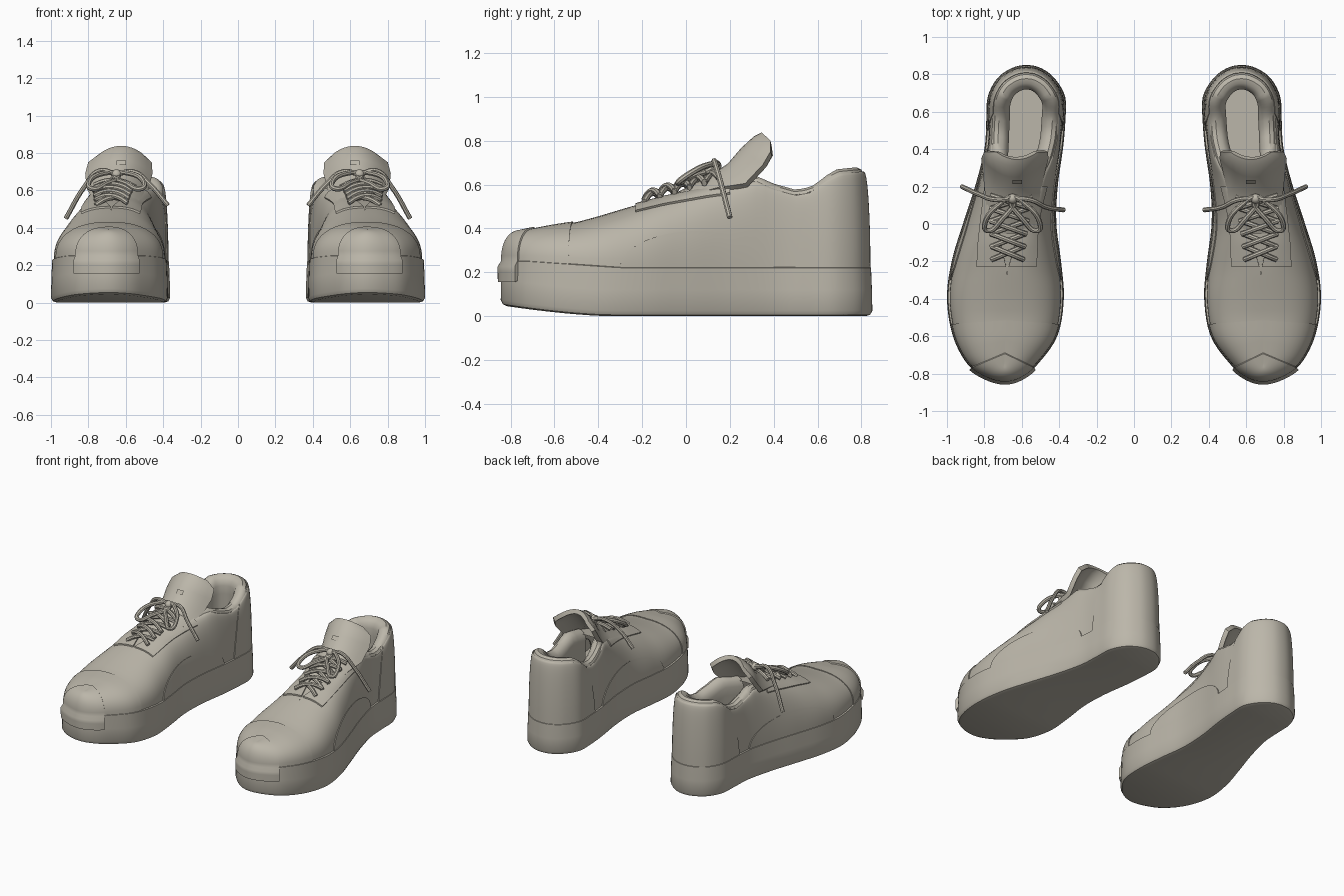
import bpy, bmesh, math
from mathutils import Vector

if "Cube" in bpy.data.objects:
    bpy.data.objects.remove(bpy.data.objects["Cube"])

mat = bpy.data.materials.new("warm_grey")
mat.use_nodes = True
COLOUR = (0.50, 0.47, 0.40, 1)
mat.diffuse_color = COLOUR
mat.node_tree.nodes["Principled BSDF"].inputs["Base Color"].default_value = COLOUR
parts = []

# Footprint stations: y, inner x, outer x
FOOT = [(-.845, .69, .69), (-.82, .6, .79), (-.75, .515, .89), (-.6, .41, .968),
        (-.4, .375, 1.0), (-.2, .39, .975), (0, .415, .915), (.2, .408, .85),
        (.4, .38, .80), (.55, .367, .79), (.68, .368, .782), (.78, .425, .73),
        (.835, .5, .65), (.85, .575, .575)]
END = len(FOOT) - 1
# Height of the ridge and collar, opening width, sole top: all along y
TOP = [(-.74, .385), (-.6, .413), (-.5, .428), (-.4, .455), (-.25, .5), (-.1, .54), (.1, .58),
       (.2, .595), (.32, .615), (.4, .58), (.5, .552), (.57, .565), (.64, .615), (.7, .645), (.81, .655)]
OPEN = [(-.25, 0), (0, .25), (.1, .4), (.25, .65), (.35, .82), (.45, .88)]
SOLE_TOP = [(-.73, .25), (-.3, .22)]


def lerp_table(table, y):
    if y <= table[0][0]:
        return table[0][1]
    for (a, va), (b, vb) in zip(table, table[1:]):
        if y <= b:
            return va + (vb - va) * (y - a) / (b - a)
    return table[-1][1]


def station(t):
    """Smooth interpolation of the footprint; the ends wrap to the other side."""
    swap = lambda p: (p[0], p[2], p[1])
    pts = [swap(FOOT[1])] + FOOT + [swap(FOOT[-2])]
    k = min(int(t), END - 1)
    u = t - k
    return [.5 * (2 * b + (c - a) * u + (2 * a - 5 * b + 4 * c - d) * u * u
                  + (3 * b - a - 3 * c + d) * u ** 3) for a, b, c, d in zip(*pts[k:k + 4])]


def t_at(y):
    lo, hi = 0, END
    for _ in range(30):
        mid = (lo + hi) / 2
        lo, hi = (mid, hi) if station(mid)[0] < y else (lo, mid)
    return lo


def mid_x(y):
    return .67 - (.15 if y > 0 else .03) * y


def spine(y, z):
    y = max(-.55, min(.62, y))
    return Vector((mid_x(y), y, z))


def shrink(p, d):
    to = spine(p.y, p.z) - p
    return p + to.normalized() * d


def outline(t, side, z=0):
    y, xi, xo = station(t)
    return Vector((xo if side > 0 else xi, y, z))


def upper(t, side, s, lift=0):
    """Point on the upper: s runs from the sole (0) to ridge or collar (1)."""
    p = outline(t, side)
    z0 = lerp_table(SOLE_TOP, p.y)
    if s < 0:
        q = Vector((p.x, p.y, z0 + s))
    else:
        b = shrink(p, .015)
        ty = b.y
        if ty < -.45:
            ty = -.45 + (ty + .45) * .76
        elif ty > .6:
            ty = .6 + (ty - .6) * .88
        tx = mid_x(ty) + (b.x - mid_x(b.y)) * lerp_table(OPEN, b.y)
        a = s * math.pi / 2
        c, w = max(0, math.cos(a)) ** .85, math.sin(a) ** .85
        q = Vector((tx + (b.x - tx) * c, ty + (b.y - ty) * c, z0 + (lerp_table(TOP, ty) - z0) * w))
    return q + (q - spine(q.y, .25)).normalized() * lift


def add_grid(bm, fn, ni, nj):
    v = [[bm.verts.new(fn(i, j)) for j in range(nj + 1)] for i in range(ni + 1)]
    for i in range(ni):
        for j in range(nj):
            bm.faces.new((v[i][j], v[i + 1][j], v[i + 1][j + 1], v[i][j + 1]))


def register(name, mesh):
    mesh.materials.append(mat)
    ob = bpy.data.objects.new(name, mesh)
    bpy.context.collection.objects.link(ob)
    ob.modifiers.new("Pair", "MIRROR").use_mirror_merge = False
    parts.append(ob)


def finish(bm, name):
    bmesh.ops.remove_doubles(bm, verts=bm.verts, dist=1e-4)
    bmesh.ops.recalc_face_normals(bm, faces=bm.faces)
    mesh = bpy.data.meshes.new(name)
    bm.to_mesh(mesh)
    bm.free()
    register(name, mesh)


def panel(name, fn, ni, nj, lift=.008):
    """Raised patch whose border is turned down into the surface beneath."""
    def point(i, j):
        edge = i in (0, ni + 2) or j in (0, nj + 2)
        u = min(max(i - 1, 0), ni) / ni
        v = min(max(j - 1, 0), nj) / nj
        return upper(*fn(u, v), -.006 if edge else lift)
    bm = bmesh.new()
    add_grid(bm, point, ni + 2, nj + 2)
    finish(bm, name)


def wrap(u, end, start_y, s):
    """Runs from the inner side round the toe or heel to the outer side."""
    q = 2 * u - 1
    return end + abs(q) * (t_at(start_y) - end), (1 if q > 0 else -1), s


def tube(name, pts, radius, cyclic=False):
    cu = bpy.data.curves.new(name, "CURVE")
    cu.dimensions = "3D"
    cu.bevel_depth, cu.bevel_resolution, cu.resolution_u = radius, 2, 6
    cu.use_fill_caps = True
    sp = cu.splines.new("BEZIER")
    sp.bezier_points.add(len(pts) - 1)
    for bp, co in zip(sp.bezier_points, pts):
        bp.co = co
        bp.handle_left_type = bp.handle_right_type = "AUTO"
    sp.use_cyclic_u = cyclic
    ob = bpy.data.objects.new(name, cu)
    bpy.context.collection.objects.link(ob)
    bpy.context.view_layer.update()
    mesh = bpy.data.meshes.new_from_object(ob.evaluated_get(bpy.context.evaluated_depsgraph_get()))
    bpy.data.objects.remove(ob)
    register(name, mesh)


# Platform sole with toe spring
N = 60
ROWS = [(.03, 0, 0), (.01, .006, 0), (0, .025, 0), (.002, .12, .5), (.006, 0, 1), (.012, .003, 1), (.04, .003, 1)]


def sole_point(i, j):
    side = 1 if i > N else -1
    inset, dz, top = ROWS[j]
    p = shrink(outline((i if i <= N else 2 * N - i) * END / N, side), inset)
    spring = .05 * max(0, (-.35 - p.y) / .5) ** 1.5
    low = spring + dz
    p.z = lerp_table(SOLE_TOP, p.y) + dz if top == 1 else low
    return p


bm = bmesh.new()
add_grid(bm, sole_point, 2 * N, len(ROWS) - 1)
for row in (0, len(ROWS) - 1):
    add_grid(bm, lambda i, j: sole_point(2 * N - i if j else i, row), N, 1)
finish(bm, "platform_sole")

# Upper, closed over the forefoot
bm = bmesh.new()
add_grid(bm, lambda i, j: upper((i if i <= N else 2 * N - i) * END / N, 1 if i > N else -1, j / 14), 2 * N, 14)
t_throat = t_at(.22)
add_grid(bm, lambda i, j: upper(i / N * t_throat, 2 * j - 1, 1), N, 1)
finish(bm, "upper")

# Padded collar and lining
LIP = [(0, 0), (.008, .014), (.03, .024), (.055, .018), (.078, -.005), (.088, -.04), (.085, -.1), (.075, None)]


def collar_point(i, j):
    inset, dz = LIP[j]
    p = shrink(upper(*wrap(i / 60, END, .2, 1)), inset)
    p.z = .29 if dz is None else p.z + dz
    return p


bm = bmesh.new()
add_grid(bm, collar_point, 60, len(LIP) - 1)
finish(bm, "padded_collar")


def insole_point(i, j):
    t = t_at(.0) + (END - t_at(.0)) * i / 30
    return shrink(outline(t, 2 * j - 1, .3), .08)


bm = bmesh.new()
add_grid(bm, insole_point, 30, 1)
finish(bm, "insole")


def pad_point(i, j):
    y = .2 + .43 * math.sin(i / 16 * math.pi / 2)
    half = .055 * math.sqrt(max(0, 1 - max(0, (y - .57) / .06) ** 2))
    return Vector((mid_x(y) + half * (2 * j - 1), y, .306))


bm = bmesh.new()
add_grid(bm, pad_point, 16, 1)
finish(bm, "insole_pad")

# Overlays: toe cap, toe bumper, heel counter, side arches, lace stay
panel("toe_cap", lambda u, v: wrap(u, 0, -.535, v), 40, 12, .006)
panel("toe_bumper", lambda u, v: wrap(u, 0, -.77, -.09 * (1 - 4 * v) if v < .25 else (v - .25) / .75), 32, 16, .014)
panel("heel_counter", lambda u, v: wrap(u, END, .5 + .09 * v, v), 40, 12, .006)


def arch(side):
    def fn(u, v):
        c = -math.cos(u * math.pi)
        y = .05 + .35 * c
        z0 = lerp_table(SOLE_TOP, y)
        w = v * .165 * math.sqrt(max(0, 1 - c * c)) / (lerp_table(TOP, y) - z0)
        return t_at(y), side, math.asin(min(1, w) ** (1 / .85)) * 2 / math.pi
    return fn


for side, word in ((-1, "inner"), (1, "outer")):
    panel(word + "_arch_panel", arch(side), 30, 8, .006)
    panel(word + "_lace_stay", lambda u, v: (t_at(-.23 + .43 * u), side, .68 + .32 * v), 16, 6, .01)

# Tongue: centre y, z, wing y, z, half width
TONGUE = [(-.05, .56, -.05, .535, .12), (.1, .635, .14, .585, .145), (.19, .695, .27, .605, .165),
          (.25, .765, .35, .69, .18), (.31, .82, .385, .75, .17), (.345, .838, .385, .8, .11)]


def tongue_point(i, j):
    cy, cz, wy, wz, half = TONGUE[i]
    q = j / 6 - 1
    return Vector((mid_x(.3) + .03 * (1 - i / 5) + q * half, cy + (wy - cy) * q * q, cz + (wz - cz) * q * q))


bm = bmesh.new()
add_grid(bm, tongue_point, len(TONGUE) - 1, 12)
bmesh.ops.recalc_face_normals(bm, faces=bm.faces)
bm.normal_update()
if sum(f.normal.z for f in bm.faces) < 0:
    bmesh.ops.reverse_faces(bm, faces=bm.faces)
bmesh.ops.solidify(bm, geom=bm.faces[:], thickness=.03)
finish(bm, "tongue")

# Lace keeper on the tongue
bm = bmesh.new()
add_grid(bm, lambda i, j: Vector((.6 + .05 * i, .215 + .02 * j, .735 + .025 * j)), 1, 1)
bmesh.ops.solidify(bm, geom=bm.faces[:], thickness=.008)
finish(bm, "lace_keeper")

# Criss-cross laces
for k in range(5):
    y = -.19 + .068 * k
    for d in (-1, 1):
        pts = [(mid_x(y) + d * q * (.085 + .006 * k), y + .035 * (q + 1),
                lerp_table(TOP, y + .035 * (q + 1)) + .035 - .03 * q * q + .012 * (d > 0) + .006 * k)
               for q in (-1, -.5, 0, .5, 1)]
        tube("lace_cross", pts, .014)

# Bow: knot, two loops, two tails
bm = bmesh.new()
bmesh.ops.create_uvsphere(bm, u_segments=12, v_segments=8, radius=.027)
bmesh.ops.translate(bm, verts=bm.verts, vec=(.65, .135, .685))
finish(bm, "lace_knot")
for d in (-1, 1):
    loop = [(0, .14, .685), (.07, .105, .69), (.145, .01, .645), (.135, -.035, .61), (.06, .02, .635)]
    tube("bow_loop", [(.65 + d * x, y, z) for x, y, z in loop], .014, True)
tube("outer_tail", [(.65, .135, .685), (.74, .13, .705), (.82, .155, .62), (.92, .2, .45)], .013)
tube("inner_tail", [(.65, .135, .685), (.56, .13, .7), (.47, .09, .63), (.375, .075, .52)], .013)

bpy.ops.object.select_all(action="DESELECT")
for ob in parts:
    ob.select_set(True)
bpy.context.view_layer.objects.active = parts[0]
bpy.ops.object.shade_smooth_by_angle(angle=math.radians(35))
